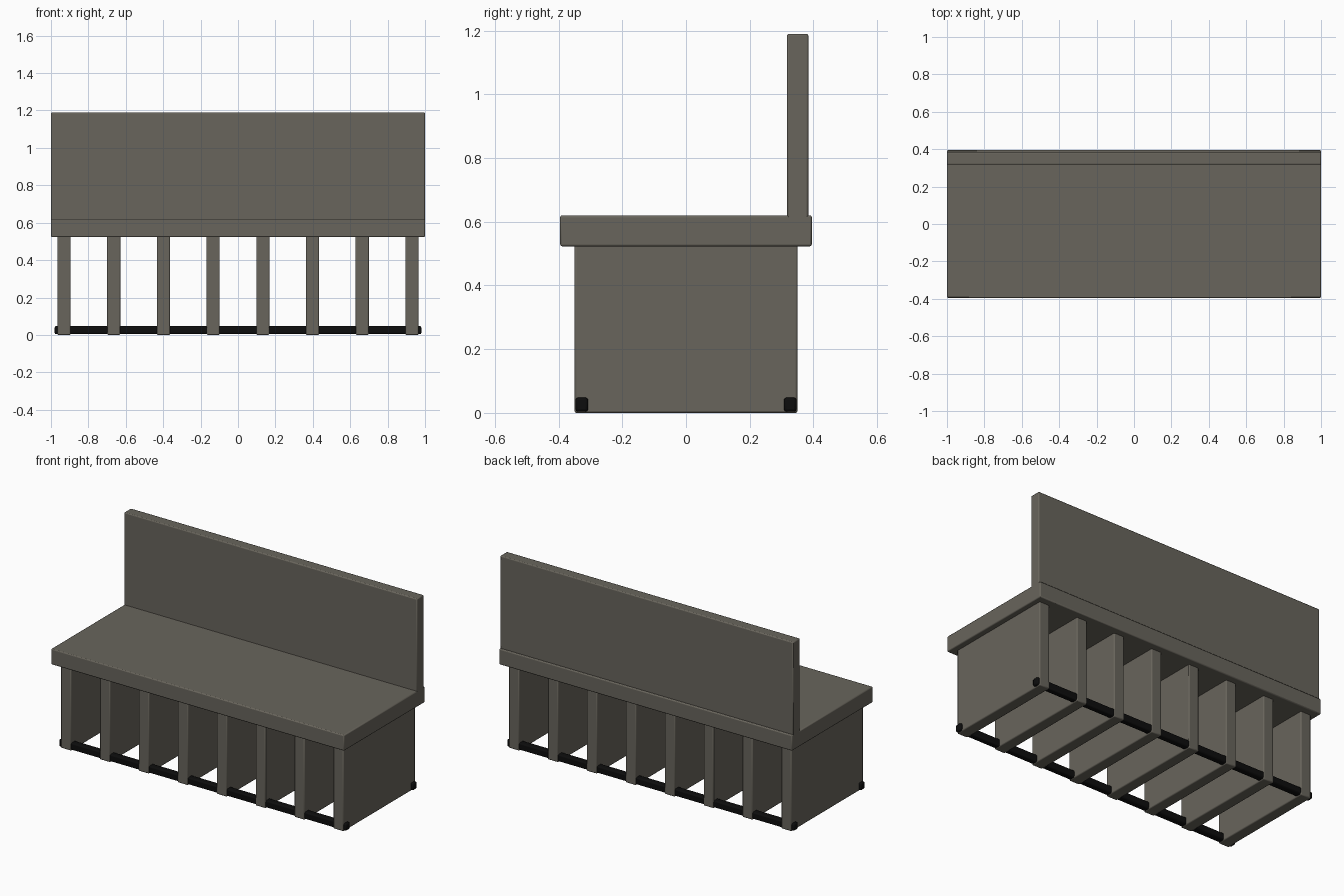
import bpy

cube = bpy.data.objects.get("Cube")
if cube:
    bpy.data.objects.remove(cube, do_unlink=True)


def make_material(name, colour):
    mat = bpy.data.materials.new(name)
    mat.use_nodes = True
    mat.diffuse_color = colour
    bsdf = mat.node_tree.nodes["Principled BSDF"]
    bsdf.inputs["Base Color"].default_value = colour
    bsdf.inputs["Roughness"].default_value = 0.7
    return mat


grey = make_material("warm grey", (0.14, 0.13, 0.107, 1))
black = make_material("black", (0.004, 0.004, 0.004, 1))


def box(name, low, high, mat, bevel=0.006):
    """Softly bevelled box between two opposite corners."""
    centre = [(a + b) / 2 for a, b in zip(low, high)]
    bpy.ops.mesh.primitive_cube_add(size=1, location=centre)
    obj = bpy.context.object
    obj.name = name
    obj.scale = [b - a for a, b in zip(low, high)]
    bpy.ops.object.transform_apply(location=False, rotation=False, scale=True)
    obj.data.materials.append(mat)
    mod = obj.modifiers.new("soft edges", "BEVEL")
    mod.width = bevel
    mod.segments = 2
    bpy.ops.object.shade_smooth_by_angle()
    return obj


# Seat slab and backrest
box("seat", (-1, -0.395, 0.523), (1, 0.395, 0.62), grey)
box("backrest", (-1, 0.317, 0.6), (1, 0.384, 1.19), grey)

# Evenly spaced upright support panels
count, reach, half = 8, 0.93, 0.035
for i in range(count):
    x = -reach + 2 * reach * i / (count - 1)
    box(f"support_panel_{i + 1}", (x - half, -0.35, 0),
        (x + half, 0.35, 0.53), grey)

# Floor rails threaded through the panels
for name, y in (("front_rail", -0.327), ("back_rail", 0.327)):
    box(name, (-0.98, y - 0.02, 0.004), (0.98, y + 0.02, 0.048), black, 0.008)
